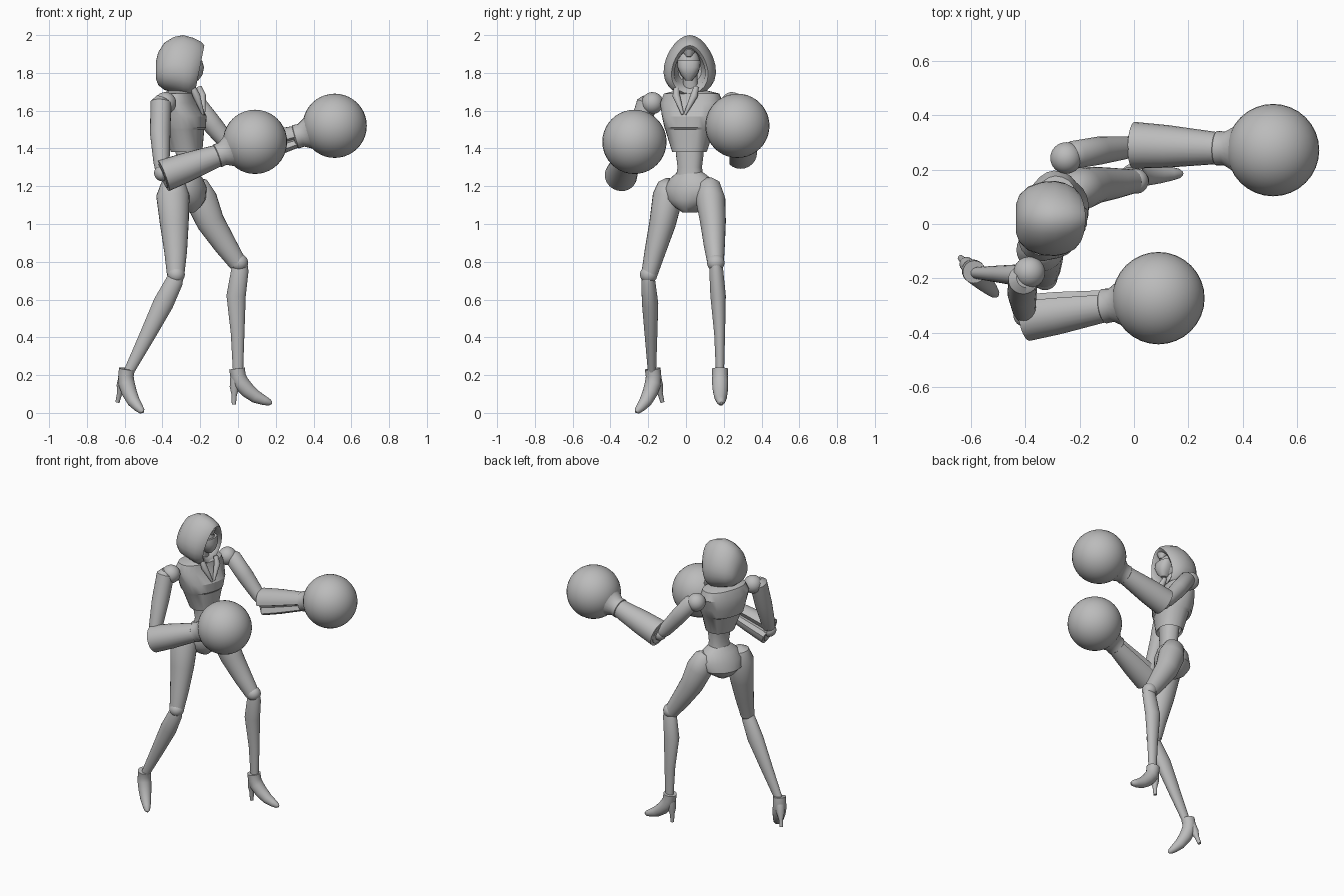
import bpy, bmesh, math
from mathutils import Vector, Matrix

if "Cube" in bpy.data.objects:
    bpy.data.objects.remove(bpy.data.objects["Cube"])

grey = bpy.data.materials.new("plain_grey")
grey.use_nodes = True
grey.diffuse_color = (0.5, 0.5, 0.5, 1)
grey.node_tree.nodes["Principled BSDF"].inputs["Base Color"].default_value = (0.5, 0.5, 0.5, 1)
SIDES = 24
Y = Vector((0, 1, 0))


def finish(name, bm, angle=40):
    bmesh.ops.recalc_face_normals(bm, faces=bm.faces)
    mesh = bpy.data.meshes.new(name)
    bm.to_mesh(mesh)
    bm.free()
    mesh.materials.append(grey)
    ob = bpy.data.objects.new(name, mesh)
    bpy.context.collection.objects.link(ob)
    bpy.ops.object.select_all(action="DESELECT")
    ob.select_set(True)
    bpy.context.view_layer.objects.active = ob
    bpy.ops.object.shade_smooth_by_angle(angle=math.radians(angle))
    return ob


def loft(name, rings, angle=40):
    """Skin a row of equal closed rings and cap both ends."""
    bm = bmesh.new()
    rows = [[bm.verts.new(p) for p in ring] for ring in rings]
    for a, b in zip(rows, rows[1:]):
        for i in range(len(a)):
            j = (i + 1) % len(a)
            bm.faces.new((a[i], a[j], b[j], b[i]))
    bm.faces.new(rows[0])
    bm.faces.new(rows[-1])
    return finish(name, bm, angle)


def circle():
    for i in range(SIDES):
        a = 2 * math.pi * i / SIDES
        yield math.cos(a), math.sin(a)


def tube(name, path, groove=None, flat=1.0):
    """Round limb along (x, y, z, radius) points; flat scales the sideways radius."""
    pts = [Vector(p[:3]) for p in path]
    rings = []
    for k, p in enumerate(pts):
        t = (pts[min(k + 1, len(pts) - 1)] - pts[max(k - 1, 0)]).normalized()
        u = Y.cross(t).normalized()
        v = t.cross(u)
        ring = []
        for c, s in circle():
            off = (u * c + v * s * flat) * path[k][3]
            if groove and off.normalized().dot(groove) > 0.96:
                off *= 0.6
            ring.append(p + off)
        rings.append(ring)
    return loft(name, rings)


def ball(name, centre, r, scale=(1, 1, 1)):
    bm = bmesh.new()
    bmesh.ops.create_uvsphere(bm, u_segments=32, v_segments=20, radius=r)
    bmesh.ops.scale(bm, vec=scale, verts=bm.verts)
    bmesh.ops.translate(bm, vec=centre, verts=bm.verts)
    return finish(name, bm)


def body(name, rings, yaw, angle=40, power=0.85):
    """Stacked ovals (x, y, z, half depth, half width), turned about z."""
    turn = Matrix.Rotation(math.radians(yaw), 3, "Z")
    out = []
    for x, y, z, d, w in rings:
        ring = []
        for c, s in circle():
            c, s = (math.copysign(abs(q) ** power, q) for q in (c, s))
            ring.append(Vector((x, y, z)) + turn @ Vector((c * d, s * w, 0)))
        out.append(ring)
    return loft(name, out, angle)


# Torso: cropped jacket with a hollow hem, bare waist, hips
YAW = -18
body("jacket", [(-.30, .03, 1.71, .05, .07), (-.31, .03, 1.69, .085, .15),
                (-.315, .03, 1.64, .10, .17), (-.295, .025, 1.57, .122, .152),
                (-.29, .022, 1.51, .115, .135), (-.285, .02, 1.50, .10, .13),
                (-.272, .018, 1.38, .08, .09), (-.272, .018, 1.39, .07, .08),
                (-.28, .02, 1.45, .06, .07)], YAW, 28)
body("waist", [(-.275, .02, 1.46, .06, .075), (-.267, .02, 1.36, .058, .072),
               (-.265, .02, 1.30, .053, .064), (-.27, .02, 1.24, .062, .075)], YAW)
body("hips", [(-.27, .022, 1.275, .055, .07), (-.272, .024, 1.24, .08, .115),
              (-.28, .026, 1.19, .105, .15), (-.288, .026, 1.13, .112, .135),
              (-.285, .022, 1.09, .09, .08), (-.28, .02, 1.06, .05, .035)], -25, 40, 1)

# Jacket lapels and front seam as thin raised strips
turn = Matrix.Rotation(math.radians(YAW), 3, "Z")
for side, label in ((1, "left"), (-1, "right")):
    tube(label + "_lapel", [tuple(Vector((-.295, .025, z)) + turn @ Vector((d, side * w, 0))) + (r,)
                            for d, w, z, r in ((.075, .055, 1.725, .014), (.095, .05, 1.68, .02),
                                               (.118, .006, 1.58, .007))])
body("neck", [(-.30, .03, 1.67, .045, .05), (-.285, .024, 1.73, .038, .038),
              (-.28, .02, 1.80, .04, .04)], 0)

# Hood: egg-shaped slices from the back to the rim, then folded inward
slices = [(-.435, .05, 1.77, 1.86, 0), (-.422, .085, 1.735, 1.91, 0), (-.39, .115, 1.71, 1.96, 0),
          (-.34, .132, 1.695, 1.99, 0), (-.29, .136, 1.68, 2.0, 0), (-.235, .128, 1.675, 1.985, .1),
          (-.195, .112, 1.68, 1.965, .16), (-.178, .095, 1.69, 1.945, .2),
          (-.195, .08, 1.71, 1.925, .2), (-.25, .078, 1.73, 1.92, .1), (-.31, .06, 1.75, 1.9, 0)]
rings = []
for x, w, low, top, lean in slices:
    ring = []
    for c, s in circle():
        z = (low + top) / 2 + c * (top - low) / 2
        ring.append((x - lean * (top - z), .02 + w * s * (1 - .22 * c), z))
    rings.append(ring)
loft("hood", rings, 50)

# Face with a lower mask and pointed brow
ball("face", (-.262, .015, 1.845), .07, (.9, .85, 1.2))
body("mask", [(-.235, .015, 1.865, .045, .062), (-.23, .015, 1.83, .05, .06),
              (-.233, .015, 1.79, .045, .042), (-.235, .015, 1.76, .025, .018)], 0)
tube("brow", [(-.21, .015, 1.885, .012), (-.212, .015, 1.91, .03), (-.235, .015, 1.935, .035)])

# Arms with ball shoulders, grooved sleeves and round gloves
arms = {
    "right": ((-.385, -.178, 1.64),
              [(-.40, -.20, 1.665, .035), (-.408, -.205, 1.645, .055), (-.412, -.255, 1.48, .054),
               (-.405, -.315, 1.33, .043), (-.40, -.335, 1.27, .035)],
              (-.395, -.345, 1.255), (.09, -.273, 1.435), Vector((-.15, .9, .4))),
    "left": ((-.25, .243, 1.64),
             [(-.235, .25, 1.65, .035), (-.22, .255, 1.635, .052), (-.13, .27, 1.52, .052),
              (-.04, .28, 1.41, .043), (0, .285, 1.375, .035)],
             (0, .29, 1.375), (.512, .272, 1.52), Vector((0, -.95, -.3))),
}
for side, (shoulder, upper, elbow, glove, slot) in arms.items():
    ball(side + "_shoulder", shoulder, .058)
    tube(side + "_upper_arm", upper)
    ball(side + "_elbow", upper[-1][:3], .044)
    a, b = Vector(elbow), Vector(glove)
    axis = (b - a).normalized()
    wrist = b - axis * .205
    at = lambda p, r: tuple(p) + (r,)
    slot = (slot - axis * slot.dot(axis)).normalized()
    tube(side + "_sleeve", [at(a + axis * .04, .06), at(a - axis * .005, .068), at(a, .086),
                            at(a.lerp(wrist, .4), .078), at(wrist, .058)], slot)
    tube(side + "_glove_cuff", [at(wrist - axis * .02, .05), at(wrist - axis * .01, .064),
                                at(wrist + axis * .02, .062), at(wrist + axis * .06, .085),
                                at(wrist + axis * .10, .125)])
    ball(side + "_glove", glove, .17)

# Legs: thigh, knee ball, calf
legs = {
    "right": ([(-.335, -.085, 1.235, .03), (-.34, -.088, 1.215, .065), (-.345, -.095, 1.15, .088),
               (-.337, -.125, 1.0, .076), (-.33, -.165, .85, .06), (-.33, -.195, .73, .046)],
              [(-.325, -.20, .735, .035), (-.335, -.20, .70, .046), (-.395, -.19, .58, .054),
               (-.485, -.185, .40, .041), (-.58, -.18, .215, .027)]),
    "left": ([(-.235, .115, 1.235, .03), (-.225, .12, 1.21, .065), (-.195, .13, 1.13, .085),
              (-.145, .143, 1.01, .074), (-.068, .15, .89, .061), (.0, .157, .79, .047)],
             [(.015, .158, .80, .035), (.01, .16, .755, .046), (-.01, .17, .62, .051),
              (-.002, .178, .42, .036), (.0, .18, .22, .027)]),
}
for side, (thigh, calf) in legs.items():
    tube(side + "_thigh", thigh, flat=.92)
    ball(side + "_knee", Vector(thigh[-1][:3]).lerp(Vector(calf[0][:3]), .5), .046)
    tube(side + "_calf", calf, flat=.8)

# High-heeled shoes, shaped along +x and then posed at the ankle
shoe = [(-.005, 0, .0, .042), (0, 0, -.04, .041), (.015, 0, -.075, .043), (.05, 0, -.115, .04),
        (.095, 0, -.15, .034), (.14, 0, -.17, .025), (.168, 0, -.18, .017), (.18, 0, -.183, .006)]
heel = [(-.012, 0, -.05, .03), (-.018, 0, -.10, .026), (-.02, 0, -.14, .014), (-.022, 0, -.19, .011)]
for side, spot, yaw, pitch in (("right", (-.585, -.18, .232), -46, 17), ("left", (0, .18, .235), 2, 0)):
    pose = (Matrix.Translation(spot) @ Matrix.Rotation(math.radians(yaw), 4, "Z")
            @ Matrix.Rotation(math.radians(pitch), 4, "Y"))
    for part, path in (("_shoe", shoe), ("_heel", heel)):
        ob = tube(side + part, path, flat=1.0)
        ob.data.transform(pose)
